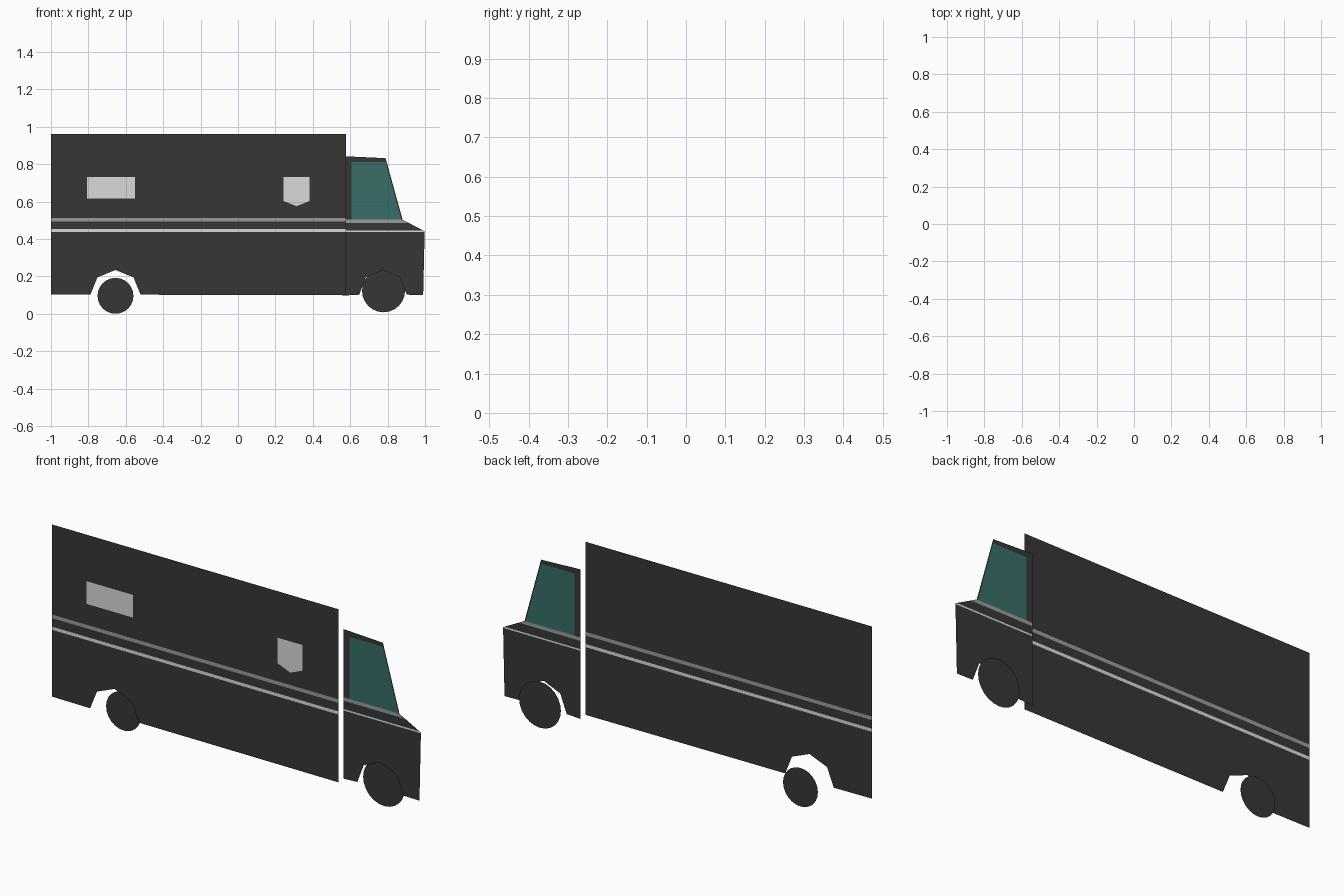
import bpy, bmesh, math
from mathutils import Vector

if "Cube" in bpy.data.objects:
    bpy.data.objects.remove(bpy.data.objects["Cube"])

# A van built as layered flat cut-outs, all facing -y
BODY_Y, CAB_Y, WHEEL_Y = -0.035, 0.012, 0.036


def material(name, rgb):
    m = bpy.data.materials.new(name)
    m.diffuse_color = (*rgb, 1)
    m.use_nodes = True
    m.node_tree.nodes["Principled BSDF"].inputs["Base Color"].default_value = m.diffuse_color
    return m


MATS = [material("charcoal", (0.037, 0.037, 0.037)),
        material("light_grey", (0.70, 0.70, 0.70)),
        material("mid_grey", (0.33, 0.33, 0.33)),
        material("teal_glass", (0.040, 0.155, 0.140))]
DARK, LIGHT, GREY, GLASS = range(4)


def sheet(name, outline, y, cuts=(), rule=lambda c: DARK):
    """Flat sheet from an x,z outline; cuts = (point, normal, face filter)."""
    bm = bmesh.new()
    bm.faces.new([bm.verts.new((x, y, z)) for x, z in outline])
    for (px, pz), (nx, nz), keep in cuts:
        faces = [f for f in bm.faces if keep(f.calc_center_bounds())]
        geom = set(faces)
        for f in faces:
            geom.update(f.edges)
            geom.update(f.verts)
        bmesh.ops.bisect_plane(bm, geom=list(geom), plane_co=(px, y, pz),
                               plane_no=Vector((nx, 0, nz)).normalized())
    bm.normal_update()
    for f in bm.faces:
        f.material_index = rule(f.calc_center_bounds())
        if f.normal.y > 0:
            f.normal_flip()
    me = bpy.data.meshes.new(name)
    bm.to_mesh(me)
    bm.free()
    for m in MATS:
        me.materials.append(m)
    ob = bpy.data.objects.new(name, me)
    bpy.context.collection.objects.link(ob)
    return ob


def everywhere(c):
    return True


def stripe_cuts(levels):
    return [((0, z), (0, 1), everywhere) for z in levels]


def stripe(c, levels):
    if levels[0] < c.z < levels[1]:
        return LIGHT
    if levels[2] < c.z < levels[3]:
        return GREY
    return DARK


def arch(x, top, w):
    """Angular wheel arch, left to right."""
    return [(x - w, 0.102), (x - 0.72 * w, 0.195), (x, top),
            (x + 0.72 * w, 0.195), (x + w, 0.102)]


# Cargo body with two painted stripes
body_z = (0.436, 0.452, 0.494, 0.512)
sheet("cargo_body",
      [(-1, 0.104)] + arch(-0.655, 0.234, 0.134) +
      [(0.577, 0.099), (0.577, 0.96), (-1, 0.96)],
      BODY_Y, stripe_cuts(body_z), lambda c: stripe(c, body_z))

# Cab with stripes and a side window cut into it
cab_z = (0.437, 0.445, 0.486, 0.503)
above = lambda c: c.z > 0.503
pane = lambda c: 0.503 < c.z < 0.812


def cab_colour(c):
    if 0.503 < c.z < 0.812 and c.x > 0.606:
        slant = (c.x - 0.873) * 0.332 + (c.z - 0.503) * 0.091
        return GLASS if slant < 0 else DARK
    return stripe(c, cab_z)


sheet("cab",
      [(0.572, 0.098)] + arch(0.775, 0.234, 0.127) +
      [(0.99, 0.10), (0.998, 0.441), (0.88, 0.503), (0.789, 0.832),
       (0.572, 0.842)],
      CAB_Y,
      stripe_cuts(cab_z) + [((0, 0.812), (0, 1), above),
                            ((0.606, 0), (1, 0), pane),
                            ((0.873, 0.503), (0.332, 0.091), pane)],
      cab_colour)

# Side window and shield-shaped panel on the front face of the body
sheet("side_window", [(-0.808, 0.617), (-0.551, 0.617), (-0.551, 0.73),
                      (-0.808, 0.73)], BODY_Y - 0.002, rule=lambda c: LIGHT)
sheet("shield_panel", [(0.313, 0.575), (0.382, 0.603), (0.382, 0.73),
                       (0.243, 0.73), (0.243, 0.603)],
      BODY_Y - 0.002, rule=lambda c: LIGHT)

# Wheels as flat discs behind the sheets
for name, x, z, r in (("rear_wheel", -0.655, 0.096, 0.096),
                      ("front_wheel", 0.778, 0.123, 0.115)):
    ring = [(x + r * math.cos(math.tau * i / 24),
             z + r * math.sin(math.tau * i / 24)) for i in range(24)]
    sheet(name, ring, WHEEL_Y)
